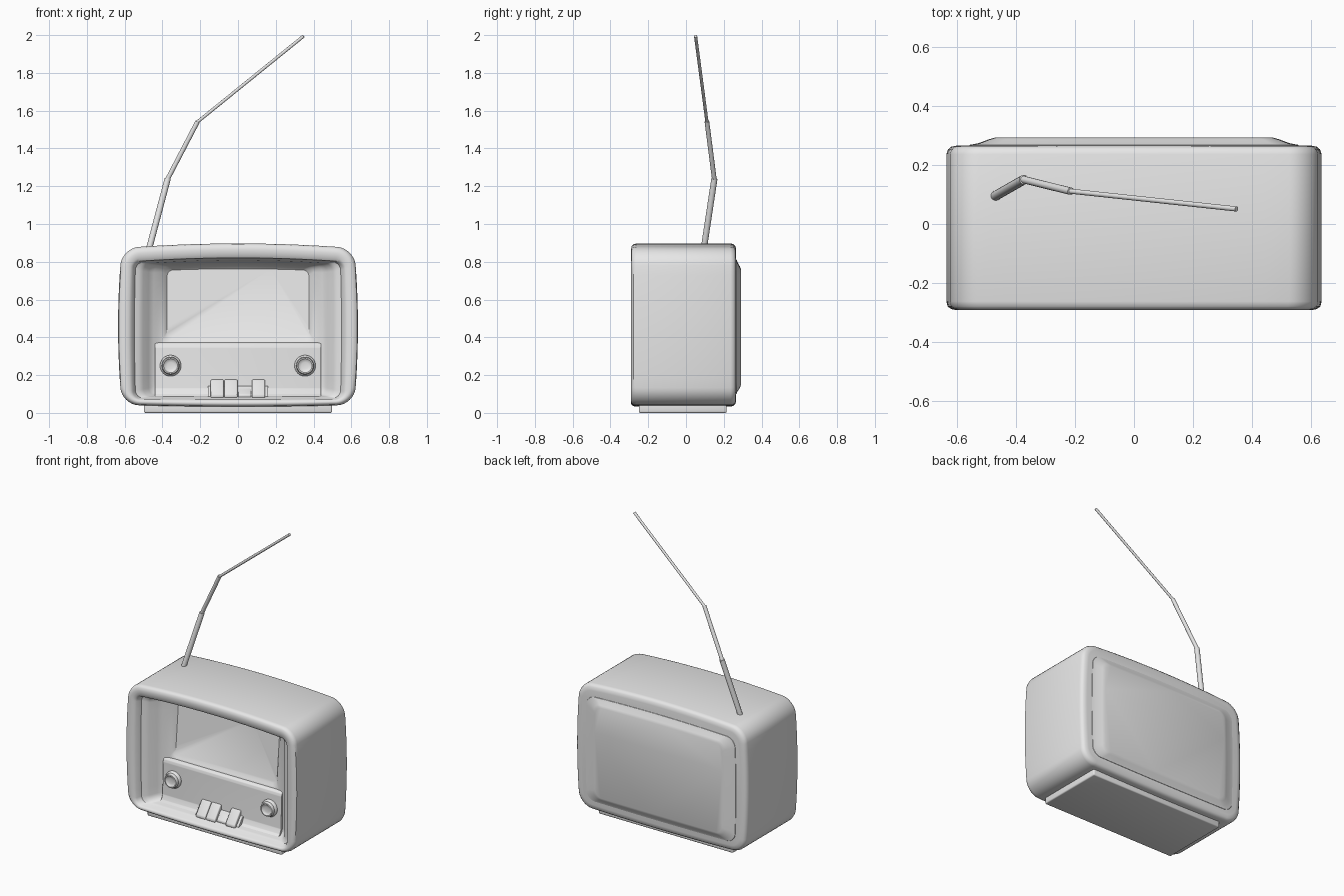
import bpy, bmesh, math
from mathutils import Vector

if "Cube" in bpy.data.objects:
    bpy.data.objects.remove(bpy.data.objects["Cube"])

grey = bpy.data.materials.new("plain_grey")
grey.diffuse_color = (0.8, 0.8, 0.8, 1)
grey.use_nodes = True
grey.node_tree.nodes["Principled BSDF"].inputs["Base Color"].default_value = grey.diffuse_color


def finish(name, bm, bevel=0, angle=40):
    bmesh.ops.recalc_face_normals(bm, faces=bm.faces)
    if bevel:
        bmesh.ops.bevel(bm, geom=bm.edges[:], offset=bevel, segments=3,
                        profile=0.5, affect='EDGES', clamp_overlap=True)
    me = bpy.data.meshes.new(name)
    bm.to_mesh(me)
    bm.free()
    ob = bpy.data.objects.new(name, me)
    bpy.context.collection.objects.link(ob)
    me.materials.append(grey)
    bpy.ops.object.select_all(action='DESELECT')
    ob.select_set(True)
    bpy.context.view_layer.objects.active = ob
    bpy.ops.object.shade_smooth_by_angle(angle=math.radians(angle))
    return ob


def outline(y, hw, z0, z1, r, bx, bz, bb, tilt=0):
    """Rounded rectangle in the xz plane with gently bulging sides."""
    pts = []
    corners = [(hw - r, z1 - r, 0), (-hw + r, z1 - r, 90),
               (-hw + r, z0 + r, 180), (hw - r, z0 + r, 270)]
    for i, (cx, cz, a) in enumerate(corners):
        for k in range(9):
            t = math.radians(a + k * 90 / 8)
            pts.append((cx + r * math.cos(t), cz + r * math.sin(t)))
        nx, nz, na = corners[(i + 1) % 4]
        t = math.radians(na)
        end = (nx + r * math.cos(t), nz + r * math.sin(t))
        sx, sz = pts[-1]
        for k in range(1, 12):
            f = k / 12
            pts.append((sx + (end[0] - sx) * f, sz + (end[1] - sz) * f))
    res = []
    zc, hz = (z0 + z1) / 2, (z1 - z0) / 2
    for x, z in pts:
        u, v = x / hw, (z - zc) / hz
        up = (v + 1) / 2
        res.append(Vector((x + bx * u * (1 - v * v), y + tilt * (z - z0),
                           z + (1 - u * u) * (bz * up - bb * (1 - up)))))
    return res


def loft(name, rings, angle=40):
    bm = bmesh.new()
    loops = [[bm.verts.new(p) for p in outline(*r)] for r in rings]
    for a, b in zip(loops, loops[1:]):
        n = len(a)
        for i in range(n):
            bm.faces.new((a[i], a[(i + 1) % n], b[(i + 1) % n], b[i]))
    bm.faces.new(loops[0])
    bm.faces.new(loops[-1])
    return finish(name, bm, 0, angle)


def prism(name, profile, x0, x1, bevel):
    """Extrude a (y, z) profile along x."""
    bm = bmesh.new()
    f = bm.faces.new([bm.verts.new((x0, y, z)) for y, z in profile])
    g = bmesh.ops.extrude_face_region(bm, geom=[f])['geom']
    bmesh.ops.translate(bm, vec=(x1 - x0, 0, 0),
                        verts=[v for v in g if isinstance(v, bmesh.types.BMVert)])
    return finish(name, bm, bevel)


# cabinet: rounded back, outer walls, front rim, stepped recess and screen
loft("cabinet", [
    (.266, .575, .080, .835, .06, .020, .025, .010),
    (.262, .598, .058, .857, .08, .020, .025, .010),
    (.252, .610, .047, .868, .09, .020, .025, .010),
    (.236, .615, .043, .872, .09, .020, .025, .010),
    (-.262, .615, .043, .872, .09, .020, .025, .010),
    (-.279, .611, .046, .868, .09, .020, .025, .010),
    (-.288, .600, .053, .858, .08, .018, .025, .010),
    (-.291, .588, .060, .840, .07, .016, .024, .009),
    (-.288, .567, .068, .815, .05, .012, .021, .006),
    (-.278, .555, .074, .801, .04, .008, .020, .004),
    (-.245, .542, .079, .796, .04, .006, .020, .004),
    (-.238, .522, .083, .792, .04, .004, .020, .002),
    (-.225, .500, .087, .789, .04, .003, .020, .002),
    (-.180, .472, .092, .785, .04, .002, .018, 0),
    (-.160, .445, .100, .781, .04, .002, .017, 0),
    (-.145, .400, .360, .775, .03, .002, .012, 0, .05),
    (-.138, .385, .385, .765, .03, 0, .010, 0, .09),
    (-.125, .375, .400, .755, .03, 0, .008, 0, .09)])

# raised back cover
loft("back_cover", [
    (.255, .556, .098, .806, .06, .008, .012, .004),
    (.268, .548, .104, .800, .06, .008, .012, .004),
    (.273, .520, .118, .788, .06, .008, .010, .004),
    (.286, .487, .136, .768, .05, .006, .006, .002),
    (.292, .468, .150, .755, .05, .004, .004, 0)])

# control panel below the screen
prism("control_panel", [(-.12, .376), (-.150, .372), (-.162, .362), (-.167, .345),
                        (-.172, .130), (-.185, .100), (-.205, .085), (-.205, .06),
                        (-.12, .06)], -.44, .44, .003)

# tray and four slanted push keys, third one pressed in
prism("key_tray", [(-.15, .145), (-.18, .140), (-.222, .088), (-.222, .07), (-.15, .07)],
      -.16, .16, .003)
for i in range(4):
    x = -.145 + i * .073
    top, dy = (.145, .012) if i == 2 else (.176, 0)
    prism("push_key", [(-.15, top), (-.180 + dy, top), (-.240 + dy, .098),
                       (-.240 + dy, .080), (-.15, .080)], x, x + .069, .006)

# two turned knobs with a dished face
for x in (-.357, .355):
    bm = bmesh.new()
    prof = [(.055, -.155), (.056, -.178), (.052, -.185), (.047, -.188), (.046, -.203),
            (.043, -.208), (.037, -.208), (.033, -.203), (.018, -.199)]
    n = 32
    rings = [[bm.verts.new((x + r * math.cos(2 * math.pi * k / n), y,
                            .25 + r * math.sin(2 * math.pi * k / n))) for k in range(n)]
             for r, y in prof]
    for a, b in zip(rings, rings[1:]):
        for k in range(n):
            bm.faces.new((a[k], a[(k + 1) % n], b[(k + 1) % n], b[k]))
    bm.faces.new(rings[0])
    bm.faces.new(rings[-1])
    finish("tuning_knob", bm)

# foot plate
bm = bmesh.new()
bmesh.ops.create_cube(bm, size=1)
for v in bm.verts:
    v.co = Vector((v.co.x * .996, v.co.y * .465 - .0175, v.co.z * .06 + .03))
finish("foot_plate", bm, .008)

# bent telescopic antenna, each section thinner
path = [Vector(p) for p in ((-.473, .093, .86), (-.373, .150, 1.237),
                            (-.215, .111, 1.54), (.345, .051, 1.993))]
for a, b, r in zip(path, path[1:], (.0165, .0125, .0085)):
    d = (b - a).normalized()
    bm = bmesh.new()
    bmesh.ops.create_cone(bm, cap_ends=True, segments=16, radius1=r, radius2=r,
                          depth=(b - a).length + .006)
    bmesh.ops.transform(bm, verts=bm.verts, matrix=d.to_track_quat('Z', 'Y').to_matrix().to_4x4())
    bmesh.ops.translate(bm, verts=bm.verts, vec=(a + b) / 2)
    finish("antenna_section", bm)
